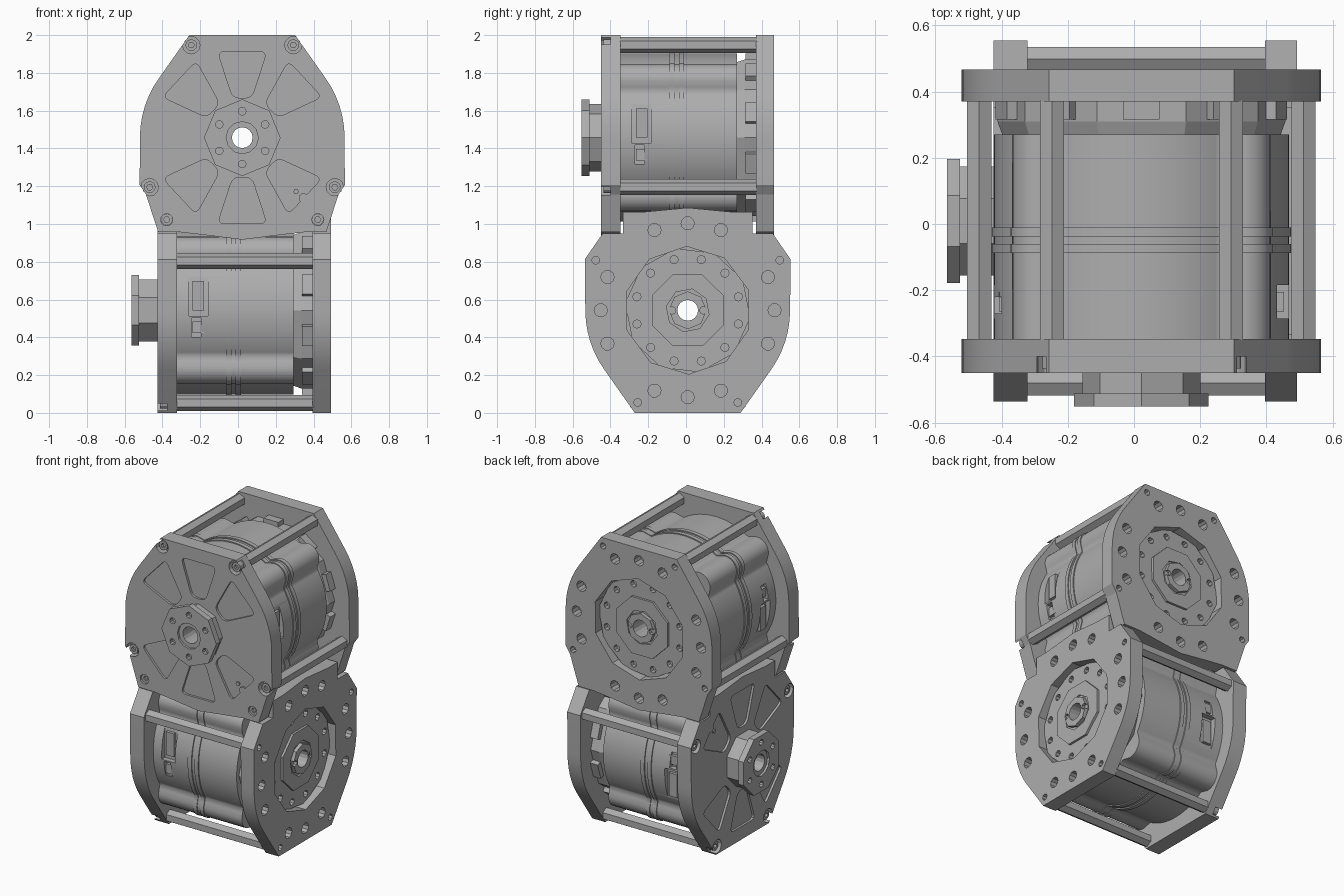
import bpy, bmesh, math
from mathutils import Matrix, Vector

if "Cube" in bpy.data.objects:
    bpy.data.objects.remove(bpy.data.objects["Cube"])

grey = bpy.data.materials.new("machined_grey")
grey.use_nodes = True
GREY = (0.42, 0.42, 0.42, 1)
grey.diffuse_color = GREY
grey.node_tree.nodes["Principled BSDF"].inputs["Base Color"].default_value = GREY


# ---- helpers: local frame is u across, v away from the joint, w along the shaft
def ngon(r, n, cu=0, cv=0, phase=0.0):
    return [(cu + r * math.cos(phase + math.tau * i / n),
             cv + r * math.sin(phase + math.tau * i / n)) for i in range(n)]


def add_loft(bm, sections):
    loops = [[bm.verts.new((u, v, w)) for u, v in pts] for w, pts in sections]
    n = len(loops[0])
    for a, b in zip(loops, loops[1:]):
        for i in range(n):
            j = (i + 1) % n
            bm.faces.new((a[i], a[j], b[j], b[i]))
    bm.faces.new(loops[0])
    bm.faces.new(loops[-1])


def build(name, lofts, frame):
    bm = bmesh.new()
    for sections in lofts:
        add_loft(bm, sections)
    bm.transform(frame)
    bmesh.ops.recalc_face_normals(bm, faces=bm.faces)
    mesh = bpy.data.meshes.new(name)
    bm.to_mesh(mesh)
    bm.free()
    mesh.materials.append(grey)
    obj = bpy.data.objects.new(name, mesh)
    bpy.context.collection.objects.link(obj)
    return obj


def smooth(obj, degrees):
    bpy.ops.object.select_all(action="DESELECT")
    obj.select_set(True)
    bpy.context.view_layer.objects.active = obj
    bpy.ops.object.shade_smooth_by_angle(angle=math.radians(degrees))


def cut(obj, lofts, frame):
    cutter = build("cutter", lofts, frame)
    cutter.hide_render = True
    mod = obj.modifiers.new("cut", "BOOLEAN")
    mod.operation, mod.solver, mod.object = "DIFFERENCE", "EXACT", cutter
    deps = bpy.context.evaluated_depsgraph_get()
    mesh = bpy.data.meshes.new_from_object(obj.evaluated_get(deps))
    obj.modifiers.clear()
    obj.data = mesh
    bpy.data.objects.remove(cutter)


def prism(pts, w0, w1):
    return [(w0, pts), (w1, pts)]


def box(u0, u1, v0, v1, w0, w1):
    return prism([(u0, v0), (u1, v0), (u1, v1), (u0, v1)], w0, w1)


def mirrored(half):
    return half + [(-u, v) for u, v in reversed(half) if u]


def rounded(pts, r, steps=4):
    out = []
    for i, p in enumerate(pts):
        p = Vector(p)
        a = p + (Vector(pts[i - 1]) - p).normalized() * r
        b = p + (Vector(pts[(i + 1) % len(pts)]) - p).normalized() * r
        for k in range(steps + 1):
            t = k / steps
            out.append(tuple(a * (1 - t) ** 2 + p * 2 * t * (1 - t) + b * t * t))
    return out


def petal(angle):
    c, s = math.cos(angle), math.sin(angle)
    shape = rounded([(.21, -.05), (.455, -.13), (.455, .13), (.21, .05)], .038)
    return [(c * r - s * t, s * r + c * t) for r, t in shape]


def housing_profile(lift=0.0):
    """Round section with a rounded rib on each diagonal."""
    pts = []
    for i in range(144):
        a = math.tau * i / 144
        d = a % (math.pi / 2) - math.pi / 4
        reach = .086 ** 2 - (.431 * math.sin(d)) ** 2
        rib = .431 * math.cos(d) + math.sqrt(reach) if reach > 0 else 0
        r = max(.445, rib) + lift
        pts.append((r * math.cos(a), r * math.sin(a)))
    return pts


# ---- plate outline: shared far end, separate joint ends
FAR = [(.28, .543)] + [(.542 * math.cos(a), .542 * math.sin(a))
                       for a in (math.radians(36 - 6 * k) for k in range(7))]
JOINT = {
    "upper": [(.543, -.25), (.51, -.3), (.445, -.5), (.33, -.5), (.2, -.515), (0, -.54)],
    "lower": [(.545, -.27), (.45, -.407), (.343, -.407), (.343, -.52), (.24, -.52), (0, -.543)],
}
RODS = [(s * u, v) for s in (-1, 1) for u, v in ((.27, .49), (.49, -.262))]


def actuator(side, frame, hub_front, hub_phase):
    outline = mirrored(FAR + JOINT[side])
    bore = [prism(ngon(.055, 16), -1, 1)]

    # front plate with recessed petals and counterbored screws
    front = build(side + "_front_plate", [prism(outline, -.45, -.347)], frame)
    screws = RODS + ([(s * .4, -.434) for s in (-1, 1)] if side == "upper" else [])
    cut(front, [prism(petal(math.radians(a)), -.5, -.435)
                for a in (43, 90, 137, 223, 270, 317)], frame)
    cut(front, [prism(ngon(.046 if p in RODS else .032, 12, *p), -.5, -.40) for p in screws]
        + bore, frame)
    smooth(front, 15)
    heads = build(side + "_screw_heads", [prism(ngon(.031, 12, *p), -.437, -.395)
                                          for p in screws], frame)
    cut(heads, [prism(ngon(.016, 6, *p), -.5, -.42) for p in screws], frame)

    # small lock screw and pin in one petal
    build(side + "_lock_screw", [prism(ngon(.026, 10, .325, -.32), -.447, -.43),
                                 prism(ngon(.014, 8, .285, -.285), -.444, -.43)], frame)

    # output hub: neck, flange, bolt circle and bore
    neck, flange = (ngon(r, 8, phase=hub_phase) for r in (.178, .203))
    hub = build(side + "_output_hub", [[(-.44, neck), (hub_front + .04, neck),
                                        (hub_front + .04, flange), (hub_front, flange)]], frame)
    cut(hub, [prism(ngon(.02, 10, *p), -1, hub_front + .03)
              for p in ngon(.14, 6, phase=math.pi / 2)]
        + [prism(ngon(.085, 12), -1, hub_front + .015)], frame)
    cut(hub, bore, frame)

    # back plate with flange holes and a central opening
    back = build(side + "_back_plate", [prism(outline, .37, .467)], frame)
    ring = [(.46 * math.cos(a), .46 * math.sin(a)) for a in
            (math.radians(22.5 * k) for k in range(16) if k % 4 != 2)]
    corners = [(s * u, v) for s in (-1, 1) for u, v in ((.265, .488), (.487, -.265))]
    cut(back, [prism(ngon(.035, 10, *p), .4, .6) for p in ring]
        + [prism(ngon(.021, 8, *p), .43, .6) for p in corners]
        + [prism(ngon(.338, 10, phase=.3), .3, .6)], frame)
    smooth(back, 15)

    # rotor in the opening, with bolt circle, stepped cap and collar
    rotor = build(side + "_rotor", [prism(ngon(.334, 10, phase=.12), .36, .42)], frame)
    cut(rotor, [prism(ngon(.022, 8, *p), .39, .6)
                for p in ngon(.278, 12, phase=math.pi / 12)] + bore, frame)
    cap = build(side + "_rotor_cap", [prism(ngon(.205, 8, phase=.39), .41, .435)], frame)
    cut(cap, [prism(ngon(.115, 8, phase=.2), .425, .6)], frame)
    cut(cap, bore, frame)
    collar = build(side + "_rotor_collar", [prism(ngon(.1, 8), .415, .45)], frame)
    cut(collar, bore + [prism(ngon(.02, 8, s * .083, 0), .43, .6) for s in (-1, 1)], frame)

    # ribbed motor housing, with side connector openings
    body = build(side + "_housing", [prism(housing_profile(), -.35, .27)], frame)
    windows = [box(*sorted((s * .41, s * .6)), *sorted((s * v0, s * v1)), w0, w1)
               for s in (-1, 1) for v0, v1, w0, w1 in
               ((-.03, .18, -.285, -.185), (-.14, -.04, -.27, -.22))]
    cut(body, windows + bore, frame)
    smooth(body, 50)
    build(side + "_connectors", [box(*sorted((s * .4, s * .43)), *sorted((s * v0, s * v1)),
                                     -.265, -.205)
                                 for s in (-1, 1) for v0, v1 in ((0, .155), (-.12, -.06))], frame)

    # flared gearbox end and its clamp tabs
    gear = build(side + "_gearbox_end", [[(.255, ngon(.415, 10)), (.31, ngon(.435, 10)),
                                          (.375, ngon(.435, 10))]], frame)
    cut(gear, bore, frame)
    for k in range(10):
        turn = frame @ Matrix.Rotation(math.tau * (k + .5) / 10, 4, "Z")
        build(f"{side}_clamp_tab_{k + 1}", [box(.4, .445, -.055, .055, .315, .372)], turn)

    # twin clamp bands following the housing
    for k, w in enumerate((-.074, -.024)):
        band = build(f"{side}_clamp_band_{k + 1}",
                     [prism(housing_profile(.007), w - .014, w + .014)], frame)
        cut(band, bore, frame)
        smooth(band, 50)

    # hexagonal spacer rods
    for p in RODS:
        build(side + "_spacer_rod", [prism(ngon(.042, 6, *p, phase=math.pi / 6), -.35, .375)], frame)


# ---- two matching units, turned a quarter from each other
upper = Matrix(((1, 0, 0, .0225), (0, 0, 1, 0), (0, 1, 0, 1.457), (0, 0, 0, 1)))
lower = Matrix(((0, 0, 1, .025), (1, 0, 0, .009), (0, -1, 0, .543), (0, 0, 0, 1)))
actuator("upper", upper, -.552, 0)
actuator("lower", lower, -.59, math.pi / 8)
